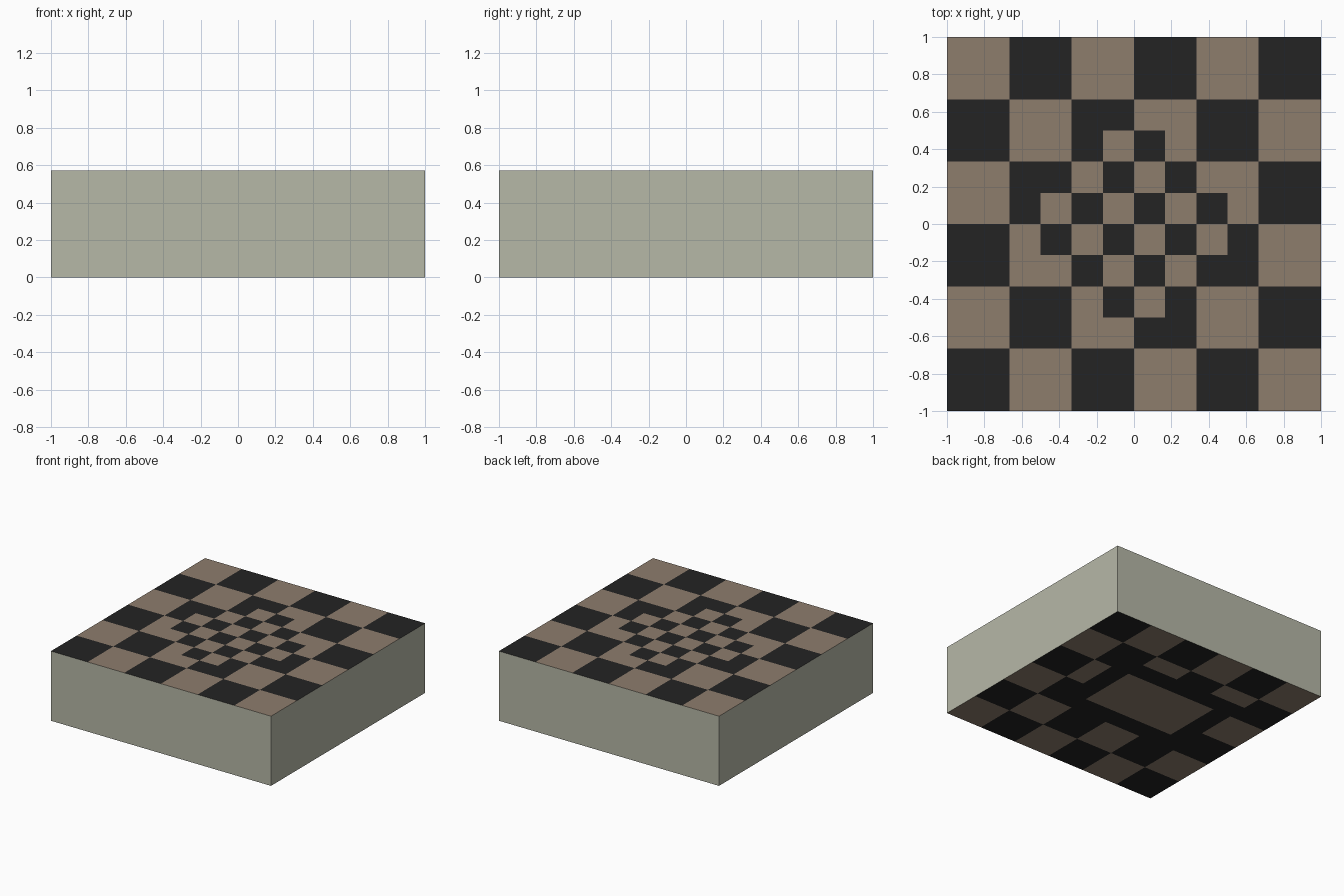
import bpy, bmesh

if "Cube" in bpy.data.objects:
    bpy.data.objects.remove(bpy.data.objects["Cube"])

HEIGHT = 0.572
N = 12                      # fine cells per side
CELL = 2.0 / N


def material(name, rgb):
    m = bpy.data.materials.new(name)
    m.diffuse_color = (*rgb, 1.0)
    m.use_nodes = True
    m.node_tree.nodes["Principled BSDF"].inputs["Base Color"].default_value = m.diffuse_color
    return m


stone = material("pale_stone", (0.47, 0.48, 0.39))
brown = material("brown_tile", (0.27, 0.205, 0.152))
black = material("black_tile", (0.017, 0.017, 0.017))


def finish(bm, name, mats):
    mesh = bpy.data.meshes.new(name)
    bm.to_mesh(mesh)
    bm.free()
    for m in mats:
        mesh.materials.append(m)
    ob = bpy.data.objects.new(name, mesh)
    bpy.context.collection.objects.link(ob)
    return ob


def coarse(i, j):
    return (i // 2 + j // 2) % 2 == 0


# Top: large checks, with half-size checks inside a central diamond
def top_black(i, j):
    if abs(i - 5.5) + abs(j - 5.5) <= 3:
        return (i + j) % 2 == 0
    return coarse(i, j)


# Underside: large checks around a plain brown panel with a black border
def bottom_black(i, j):
    if 3 <= i <= 7 and 5 <= j <= 7:
        return False
    if 2 <= i <= 8 and 4 <= j <= 8:
        return True
    return coarse(i, j)


def checker(name, z, rule, flip):
    bm = bmesh.new()
    v = [[bm.verts.new((-1 + i * CELL, -1 + j * CELL, z)) for j in range(N + 1)]
         for i in range(N + 1)]
    for i in range(N):
        for j in range(N):
            quad = [v[i][j], v[i + 1][j], v[i + 1][j + 1], v[i][j + 1]]
            f = bm.faces.new(quad[::-1] if flip else quad)
            f.material_index = 1 if rule(i, j) else 0
    return finish(bm, name, [brown, black])


# Side walls of the slab
bm = bmesh.new()
ring = [(-1, -1), (1, -1), (1, 1), (-1, 1)]
low = [bm.verts.new((x, y, 0)) for x, y in ring]
high = [bm.verts.new((x, y, HEIGHT)) for x, y in ring]
for k in range(4):
    n = (k + 1) % 4
    bm.faces.new([low[k], low[n], high[n], high[k]])
finish(bm, "side_walls", [stone])

checker("top_tiles", HEIGHT, top_black, False)
checker("bottom_tiles", 0.0, bottom_black, True)
